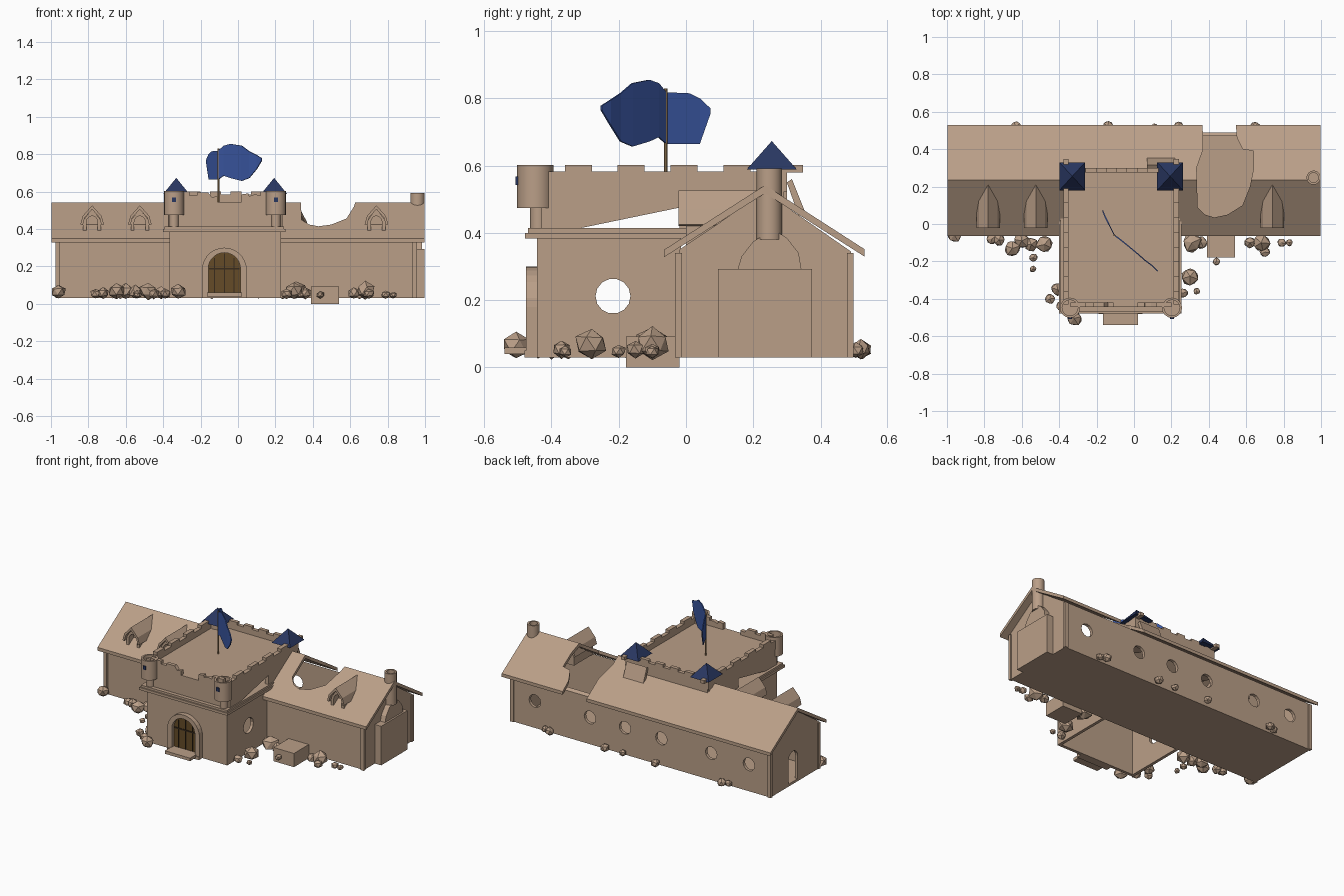
import bpy, bmesh, math, random
from mathutils import Vector
random.seed(4)

def material(name, c):
    m = bpy.data.materials.new(name)
    m.diffuse_color = (*c, 1)
    return m

STONE = material("tan stone", (0.49, 0.345, 0.245))
FLAG = material("flag blue", (0.045, 0.10, 0.38))
ROOF = material("dark blue roof", (0.022, 0.038, 0.12))
WOOD = material("door brown", (0.13, 0.07, 0.02))
DARK = material("dark wood", (0.04, 0.024, 0.012))
POLE = material("pole wood", (0.33, 0.21, 0.10))

def finish(name, bm, mat, normals=True):
    if normals:
        bmesh.ops.recalc_face_normals(bm, faces=bm.faces)
    me = bpy.data.meshes.new(name)
    bm.to_mesh(me)
    bm.free()
    me.materials.append(mat)
    ob = bpy.data.objects.new(name, me)
    bpy.context.collection.objects.link(ob)
    return ob

def prism(name, pts, axis, a, b, mat=STONE):
    """Extrude a profile along x (y,z), y (x,z) or z (x,y)."""
    place = {'x': lambda p, t: (t, p[0], p[1]), 'y': lambda p, t: (p[0], t, p[1]),
             'z': lambda p, t: (p[0], p[1], t)}[axis]
    bm = bmesh.new()
    A = [bm.verts.new(place(p, a)) for p in pts]
    B = [bm.verts.new(place(p, b)) for p in pts]
    bm.faces.new(A)
    bm.faces.new(B[::-1])
    n = len(pts)
    for i in range(n):
        bm.faces.new((A[i], A[(i + 1) % n], B[(i + 1) % n], B[i]))
    return finish(name, bm, mat)

def box(name, x0, x1, y0, y1, z0, z1, mat=STONE):
    return prism(name, [(x0, y0), (x1, y0), (x1, y1), (x0, y1)], 'z', z0, z1, mat)

def circle(cx, cy, r, n=16):
    return [(cx + r * math.cos(2 * math.pi * i / n), cy + r * math.sin(2 * math.pi * i / n)) for i in range(n)]

def arch(cx, half, z0, spring, rise, n=10):
    top = [(cx + half * math.cos(math.pi * i / n), spring + rise * math.sin(math.pi * i / n)) for i in range(n + 1)]
    return [(cx + half, z0)] + top + [(cx - half, z0)]

def cut(ob, cutter, keep=False):
    m = ob.modifiers.new("cut", 'BOOLEAN')
    m.operation, m.solver, m.object = 'DIFFERENCE', 'EXACT', cutter
    bpy.context.view_layer.objects.active = ob
    bpy.ops.object.modifier_apply(modifier=m.name)
    if not keep:
        bpy.data.objects.remove(cutter)

def smooth(ob):
    bpy.ops.object.select_all(action='DESELECT')
    ob.select_set(True)
    bpy.context.view_layer.objects.active = ob
    bpy.ops.object.shade_smooth_by_angle(angle=math.radians(35))

def tube(name, x, y, r, z0, z1, wall=0.012):
    ob = prism(name, circle(x, y, r), 'z', z0, z1)
    cut(ob, prism("cutter", circle(x, y, r - wall), 'z', z1 - 0.05, z1 + 0.1))
    smooth(ob)

# long house: hollow walls with gables, round rear windows and an end doorway
house = prism("house_walls", [(-0.02, 0.03), (0.49, 0.03), (0.49, 0.345), (0.235, 0.522), (-0.02, 0.35)],
              'x', -0.97, 0.95)
cut(house, box("cutter", -0.95, 0.93, 0.0, 0.47, 0.045, 0.7))
for x in (0.78, 0.37, 0.11, -0.16, -0.53, -0.81):
    cut(house, prism("cutter", circle(x, 0.21, 0.043, 12), 'y', 0.44, 0.52))
cut(house, prism("cutter", arch(0.25, 0.05, 0.046, 0.2, 0.05), 'x', -1.0, -0.93))
for x in (-0.965, 0.945):
    for y in (-0.022, 0.488):
        box("corner_post", x - 0.012, x + 0.012, y - 0.01, y + 0.01, 0.03, 0.34)

# gable roof with the broken opening
roof = prism("house_roof", [(-0.065, 0.328), (-0.065, 0.35), (0.235, 0.542), (0.53, 0.352),
                            (0.53, 0.33), (0.235, 0.518)], 'x', -0.998, 0.998)
cut(roof, prism("cutter", [(0.34, 0.09), (0.38, 0.05), (0.43, 0.035), (0.5, 0.05), (0.58, 0.1), (0.62, 0.2),
                           (0.64, 0.3), (0.64, 0.39), (0.58, 0.4), (0.55, 0.46), (0.54, 0.6), (0.365, 0.6),
                           (0.37, 0.4), (0.335, 0.3)], 'z', 0.2, 0.7))

# dormers
for x in (-0.78, -0.525, 0.74):
    body = prism("dormer_body", [(x - .048, .36), (x + .048, .36), (x + .048, .445), (x, .508), (x - .048, .445)],
                 'y', 0.0, 0.2)
    cut(body, prism("cutter", arch(x, 0.03, 0.39, 0.435, 0.035, 6), 'y', -0.05, 0.05))
    prism("dormer_hood", [(x - .063, .425), (x - .05, .47), (x, .526), (x + .05, .47), (x + .063, .425),
                          (x + .05, .42), (x + .04, .46), (x, .505), (x - .04, .46), (x - .05, .42)], 'y', -0.022, 0.21)

# chimney on the right gable
box("chimney_breast", 0.94, 0.997, 0.095, 0.375, 0.03, 0.292)
prism("chimney_shoulder", [(0.15, .28), (0.345, .28), (0.335, .34), (0.30, .385), (0.26, .41), (0.2, .375), (0.165, .33)],
      'x', 0.94, 0.985)
tube("chimney", 0.96, 0.248, 0.038, 0.38, 0.592)

# gatehouse: hollow, open below, with round side windows
gate = box("gatehouse_walls", -0.365, 0.23, -0.443, -0.015, 0.03, 0.4)
cut(gate, box("cutter", -0.345, 0.21, -0.423, -0.022, 0.0, 0.385))
cut(gate, prism("cutter", circle(-0.217, 0.212, 0.052, 14), 'x', -0.5, 0.5))
box("gatehouse_ledge", -0.4, 0.255, -0.478, 0.03, 0.383, 0.4)
box("ledge_cap", -0.392, 0.247, -0.47, 0.03, 0.4, 0.414)

# top deck, broken upper walls and parapet
box("deck", -0.37, 0.235, -0.43, 0.29, 0.522, 0.545)
for x in (-0.375, 0.215):
    prism("upper_side_wall", [(-0.43, .41), (-0.32, .413), (-0.02, .475), (-0.02, .41), (0.29, .41), (0.29, .53),
                              (-0.43, .53)], 'x', x, x + 0.025)
    box("side_parapet", x - 0.003, x + 0.025, -0.43, 0.3, 0.522, 0.583)
    for i in range(5):
        y = -0.36 + i * 0.157
        box("merlon", x - 0.003, x + 0.025, y, y + 0.08, 0.58, 0.602)
front = [(-0.34, .41), (0.2, .41), (0.2, .6), (0.12, .6), (0.12, .58), (0.09, .585), (0.06, .575), (0.055, .59),
         (0.02, .585), (0.02, .545), (-0.11, .545), (-0.11, .575), (-0.14, .57), (-0.16, .595), (-0.22, .595),
         (-0.22, .58), (-0.26, .58), (-0.26, .6), (-0.34, .6)]
prism("front_parapet", front, 'y', -0.445, -0.42)
box("rear_parapet", -0.37, 0.235, 0.275, 0.3, 0.45, 0.583)
for i in range(4):
    box("rear_merlon", -0.26 + i * 0.11, -0.2 + i * 0.11, 0.275, 0.3, 0.58, 0.6)
prism("leaning_slab", [(0.3, .55), (0.315, .56), (0.355, .46), (0.335, .45)], 'x', 0.07, 0.22)

# turrets: open ones in front, roofed ones behind
for x in (-0.342, 0.203):
    tube("front_turret", x, -0.448, 0.054, 0.474, 0.602)
    smooth(prism("turret_bracket", circle(x, -0.438, 0.026, 12), 'z', 0.41, 0.478))
    box("turret_window", x - 0.01, x + 0.01, -0.507, -0.498, 0.543, 0.568, ROOF)
for x in (-0.33, 0.193):
    smooth(prism("rear_turret", circle(x, 0.255, 0.045), 'z', 0.4, 0.59))
    bm = bmesh.new()
    base = [bm.verts.new((x + dx * .069, .255 + dy * .075, .588)) for dx, dy in ((-1, -1), (1, -1), (1, 1), (-1, 1))]
    tip = bm.verts.new((x, .255, .673))
    bm.faces.new(base)
    for i in range(4):
        bm.faces.new((base[i], base[(i + 1) % 4], tip))
    finish("turret_roof", bm, ROOF)

# flag and pole
smooth(prism("flag_pole", circle(-0.105, -0.06, 0.005, 8), 'z', 0.54, 0.83, POLE))
cols = [(-.168, .072, .755, .77), (-.155, .04, .665, .8), (-.14, .01, .665, .815), (-.105, -.06, .665, .818),
        (-.075, -.082, .685, .845), (-.04, -.11, .672, .855), (.02, -.16, .657, .845), (.06, -.195, .672, .815),
        (.1, -.225, .72, .795), (.127, -.252, .765, .778)]
bm = bmesh.new()
rows = [[bm.verts.new((x, y, lo + (hi - lo) * t)) for t in (0, 0.5, 1)] for x, y, lo, hi in cols]
for a, b in zip(rows, rows[1:]):
    for k in (0, 1):
        bm.faces.new((a[k], b[k], b[k + 1], a[k + 1]))
flag = finish("flag", bm, FLAG)
s = flag.modifiers.new("thickness", 'SOLIDIFY')
s.thickness, s.offset = 0.006, 0

# arched front door with surround and step
ring = prism("door_surround", arch(-0.073, 0.12, 0.045, 0.18, 0.12, 14), 'y', -0.475, -0.44)
cut(ring, prism("cutter", arch(-0.073, 0.086, 0.0, 0.187, 0.086, 14), 'y', -0.5, -0.4))
prism("door", arch(-0.073, 0.088, 0.05, 0.187, 0.088, 14), 'y', -0.452, -0.441, WOOD)
for x, h in ((-0.125, 0.245), (-0.073, 0.27), (-0.021, 0.245)):
    box("door_bar", x - 0.003, x + 0.003, -0.456, -0.45, 0.055, h, DARK)
box("door_crossbar", -0.155, 0.009, -0.456, -0.45, 0.183, 0.192, DARK)
box("front_step", -0.165, 0.022, -0.54, -0.44, 0.04, 0.06)
box("door_sill", -0.19, 0.045, -0.48, -0.44, 0.03, 0.05)

# stone slab and loose rocks along the walls (x, y, radius)
box("stone_slab", 0.39, 0.54, -0.178, -0.02, 0.0, 0.092)
rocks = [(-.96, -.06, .042), (-.76, -.08, .03), (-.72, -.085, .033), (-.65, -.13, .047), (-.6, -.09, .045),
         (-.55, -.11, .04), (-.48, -.11, .048), (-.54, -.18, .025), (-.54, -.24, .02), (-.45, -.4, .03),
         (-.32, -.505, .043), (-.39, -.44, .03), (-.41, -.35, .035), (.31, -.1, .055), (.36, -.1, .035),
         (.44, -.2, .022), (.3, -.28, .05), (.26, -.37, .03), (.335, -.36, .02), (.62, -.1, .032),
         (.68, -.1, .052), (.7, -.15, .03), (.79, -.1, .024), (.83, -.1, .02),
         (-.63, .52, .03), (-.67, .505, .025), (-.14, .525, .028), (.11, .515, .025), (.24, .52, .03),
         (.65, .52, .03), (.69, .505, .025)]
for x, y, r in rocks:
    bm = bmesh.new()
    bmesh.ops.create_icosphere(bm, subdivisions=1, radius=1)
    turn = random.uniform(0, 6.28)
    for v in bm.verts:
        v.co *= random.uniform(0.88, 1.12)
        c, s_ = math.cos(turn), math.sin(turn)
        p = Vector((v.co.x * c - v.co.y * s_, v.co.x * s_ + v.co.y * c, v.co.z * 0.92))
        v.co = Vector((x, y, 0.032 + r * 0.75)) + p * r
        v.co.x = max(-1, v.co.x)
    finish("rock", bm, STONE)
